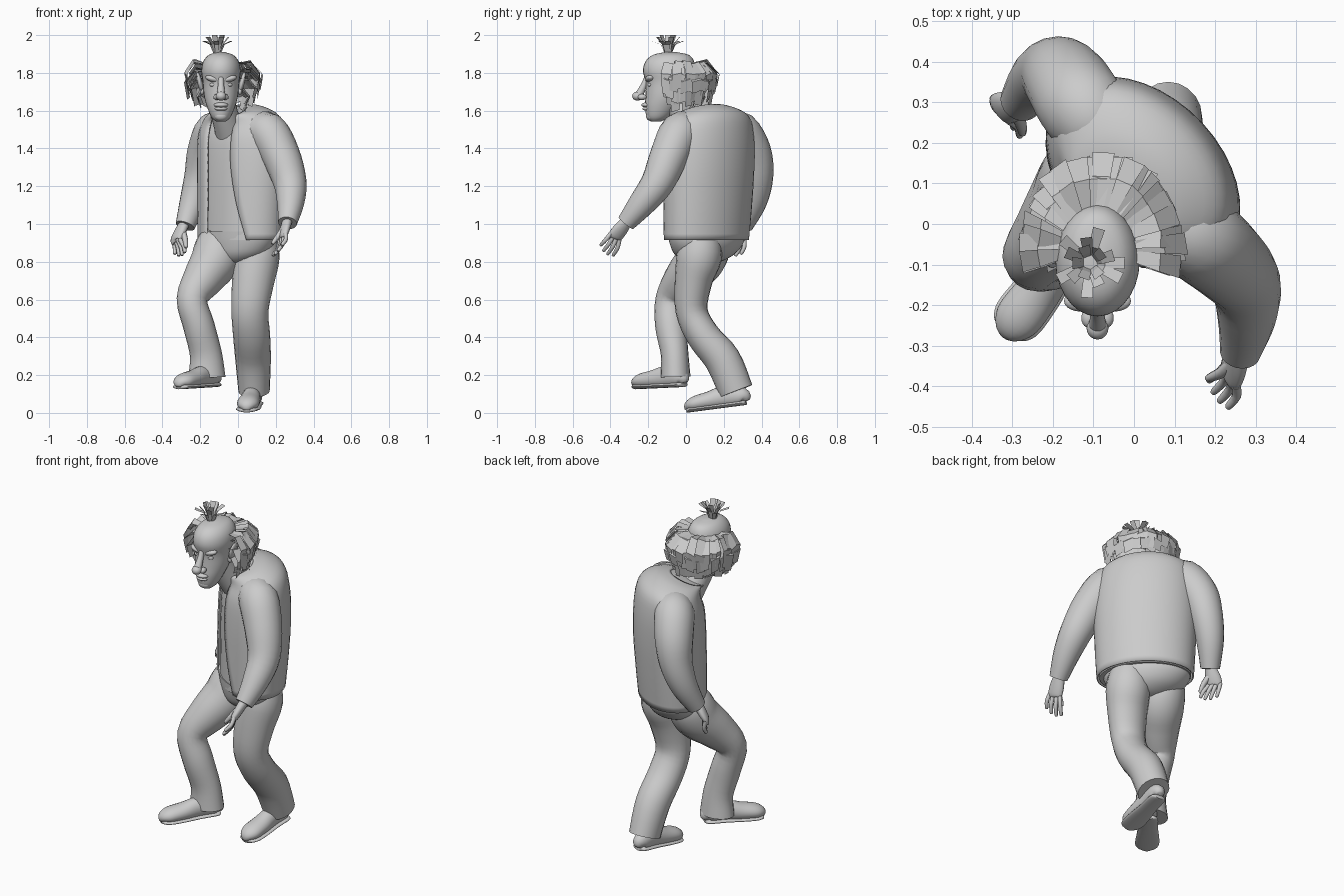
import bpy, bmesh, math, random
from mathutils import Vector, Matrix

cube = bpy.data.objects.get("Cube")
if cube:
    bpy.data.objects.remove(cube)
random.seed(4)

grey = bpy.data.materials.new("plain_grey")
grey.use_nodes = True
grey.diffuse_color = (0.6, 0.6, 0.6, 1)
grey.node_tree.nodes["Principled BSDF"].inputs["Base Color"].default_value = grey.diffuse_color
UP = Vector((0, 0, 1))


def finish(name, bm, smooth=True, recalc=True):
    if recalc:
        bmesh.ops.recalc_face_normals(bm, faces=bm.faces)
    mesh = bpy.data.meshes.new(name)
    bm.to_mesh(mesh)
    bm.free()
    mesh.materials.append(grey)
    ob = bpy.data.objects.new(name, mesh)
    bpy.context.scene.collection.objects.link(ob)
    if smooth:
        bpy.ops.object.select_all(action='DESELECT')
        ob.select_set(True)
        bpy.context.view_layer.objects.active = ob
        bpy.ops.object.shade_smooth_by_angle(angle=math.radians(50))
    return ob


def resample(rows, steps=4):
    """Smooth curve through rows of numbers."""
    rows = [Vector(r) for r in rows]
    out = []
    for i in range(len(rows) - 1):
        a, b, c, d = rows[max(i - 1, 0)], rows[i], rows[i + 1], rows[min(i + 2, len(rows) - 1)]
        for k in range(steps):
            t = k / steps
            out.append(b + (c - a) * (t / 2) + (a * 2 - b * 5 + c * 4 - d) * (t * t / 2)
                       + (b * 3 - a - c * 3 + d) * (t ** 3 / 2))
    return out + [rows[-1]]


def loft(name, rings, closed=True):
    bm = bmesh.new()
    vs = [[bm.verts.new(p) for p in ring] for ring in rings]
    n = len(vs[0])
    for r, s in zip(vs, vs[1:]):
        for i in range(n if closed else n - 1):
            j = (i + 1) % n
            bm.faces.new((r[i], r[j], s[j], s[i]))
    if closed:
        bm.faces.new(vs[0])
        bm.faces.new(vs[-1])
    return finish(name, bm)


def tube(name, rows, ref=(0, 1, 0), sides=20, steps=4):
    """Rows are x, y, z, side radius, other radius."""
    rows = resample([r if len(r) == 5 else (*r, r[3]) for r in rows], steps)
    centres = [Vector(r[:3]) for r in rows]
    rings = []
    for i, (c, r) in enumerate(zip(centres, rows)):
        t = (centres[min(i + 1, len(rows) - 1)] - centres[max(i - 1, 0)]).normalized()
        s = t.cross(Vector(ref)).normalized()
        n = s.cross(t)
        angles = [math.tau * k / sides for k in range(sides)]
        rings.append([c + s * math.cos(a) * r[3] + n * math.sin(a) * r[4] for a in angles])
    return loft(name, rings)


def ball(name, loc, scale, tilt=0):
    bm = bmesh.new()
    bmesh.ops.create_uvsphere(bm, u_segments=20, v_segments=12, radius=1)
    bm.transform(Matrix.Translation(loc) @ Matrix.Rotation(tilt, 4, 'Y') @ Matrix.Diagonal((*scale, 1)))
    return finish(name, bm)


# Torso: rows are height, centre x, centre y, half width, half depth, tilt, left gap, right gap
TORSO = [(0.915, 0.012, 0.108, 0.258, 0.178, 0, 0.75, 0.3),
         (1.1, 0.018, 0.115, 0.268, 0.186, 0, 0.5, 0.28),
         (1.3, 0.022, 0.122, 0.275, 0.19, 0, 0.35, 0.28),
         (1.46, 0.02, 0.127, 0.268, 0.182, 0.08, 0.35, 0.3),
         (1.555, 0.015, 0.127, 0.235, 0.156, 0.18, 0.4, 0.35),
         (1.595, -0.015, 0.09, 0.155, 0.12, 0.28, 0.5, 0.4),
         (1.59, -0.045, 0.05, 0.095, 0.09, 0.4, 0.6, 0.5)]
TWIST = Matrix.Rotation(math.radians(-45), 3, 'Z')


def torso_ring(row, inset, is_open):
    z, cx, cy, a, b, tilt, gap_l, gap_r = row
    n = 36
    ring = []
    for i in range(n):
        if is_open:
            ang = -math.pi / 2 + gap_l + (math.tau - gap_l - gap_r) * i / (n - 1)
        else:
            ang = math.tau * i / n
        p = Vector((math.cos(ang) * (a - inset), math.sin(ang) * (b - inset), 0))
        p.z = tilt * p.y
        ring.append(TWIST @ p + Vector((cx, cy, z)))
    return ring


rows = resample(TORSO, 4)
loft("shirt", [torso_ring(r, 0.012, False) for r in rows])
jacket = loft("jacket", [torso_ring(r, 0, True) for r in rows], closed=False)
mod = jacket.modifiers.new("cloth", 'SOLIDIFY')
mod.thickness = 0.008
mod.offset = 0

# Sleeves
tube("left_sleeve", [(0.08, 0.03, 1.49, 0.09), (0.155, -0.03, 1.485, 0.108), (0.228, -0.09, 1.36, 0.102),
                     (0.275, -0.15, 1.22, 0.088), (0.278, -0.232, 1.11, 0.072), (0.262, -0.318, 1.005, 0.05)])
tube("right_sleeve", [(-0.06, 0.22, 1.49, 0.09), (-0.12, 0.28, 1.49, 0.108), (-0.165, 0.348, 1.38, 0.104),
                      (-0.195, 0.372, 1.25, 0.09), (-0.235, 0.355, 1.12, 0.074), (-0.28, 0.302, 0.99, 0.052)],
     ref=(1, 0, 0))


# Hands
def hand(side, wrist, knuckle, tip, across, thumb):
    w, k, t, s = (Vector(v) for v in (wrist, knuckle, tip, across))
    s.normalize()
    ref = s.cross(k - w).normalized()
    mid = w.lerp(k, 0.55)
    tube(side + "_palm", [(*w, 0.03, 0.026), (*mid, 0.042, 0.024), (*k, 0.042, 0.019),
                          (*k.lerp(t, 0.12), 0.03, 0.01)], ref=ref, sides=14)
    for i, reach in enumerate((0.9, 1.0, 0.97, 0.8)):
        off = s * (i - 1.5) * 0.021
        end = k.lerp(t, reach) + off * 1.5
        bend = k.lerp(end, 0.5) + off * 0.6 + ref * 0.01
        tube(f"{side}_finger_{i + 1}", [(*(k + off), 0.012), (*bend, 0.0115), (*end, 0.009),
                                        (*(end + (end - bend) * 0.12), 0.003)], ref=s, sides=8, steps=3)
    tip_v = Vector(thumb)
    base = w.lerp(k, 0.3)
    tube(side + "_thumb", [(*base, 0.018), (*(base.lerp(tip_v, 0.55) + s * 0.008), 0.015),
                           (*tip_v, 0.01), (*(tip_v + (tip_v - base) * 0.06), 0.003)], ref=ref, sides=8)


hand("left", (0.262, -0.31, 1.02), (0.238, -0.375, 0.935), (0.205, -0.425, 0.85), (0.4, -0.65, 0.42), (0.185, -0.38, 0.9))
hand("right", (-0.285, 0.298, 1.0), (-0.327, 0.283, 0.92), (-0.305, 0.25, 0.835), (0.5, -0.7, 0), (-0.275, 0.225, 0.88))

# Trousers
loft("trouser_seat", [torso_ring(r, 0, False) for r in resample(
    [(0.96, 0, 0.105, 0.238, 0.162, 0, 0, 0), (0.9, 0.0, 0.108, 0.228, 0.158, 0, 0, 0),
     (0.84, 0.0, 0.098, 0.18, 0.135, 0, 0, 0), (0.8, 0.0, 0.085, 0.1, 0.09, 0, 0, 0),
     (0.785, 0.0, 0.08, 0.03, 0.03, 0, 0, 0)])])
tube("right_trouser_leg", [(-0.075, 0.15, 0.94, 0.1), (-0.1, 0.115, 0.88, 0.125), (-0.125, 0.07, 0.8, 0.128),
                           (-0.185, -0.01, 0.71, 0.108), (-0.243, -0.08, 0.6, 0.082), (-0.207, -0.08, 0.46, 0.083),
                           (-0.17, -0.06, 0.31, 0.085, 0.073), (-0.165, -0.055, 0.19, 0.099, 0.079)])
tube("left_trouser_leg", [(0.1, 0.08, 0.94, 0.1), (0.1, 0.07, 0.83, 0.12), (0.08, 0.04, 0.7, 0.112, 0.1),
                          (0.063, 0.03, 0.54, 0.098, 0.085), (0.072, 0.09, 0.41, 0.098, 0.088),
                          (0.08, 0.195, 0.28, 0.094, 0.095), (0.085, 0.265, 0.115, 0.083, 0.092)])


# Shoes
def shoe(side, heel, toe):
    h, t = Vector(heel), Vector(toe)
    shape = [(0, 0.02, 0.02), (0.06, 0.042, 0.047), (0.35, 0.046, 0.058), (0.62, 0.056, 0.048),
             (0.85, 0.058, 0.041), (0.96, 0.042, 0.03), (1, 0.015, 0.012)]
    tube(side + "_shoe", [(*(h.lerp(t, f) + UP * (hi - 0.012)), w, hi) for f, w, hi in shape], ref=UP)
    tube(side + "_sole", [(*h.lerp(t, f), w + 0.006, 0.013) for f, w, hi in shape], ref=UP)


shoe("left", (0.09, 0.318, 0.055), (0.045, 0.004, 0.014))
shoe("right", (-0.115, -0.01, 0.15), (-0.315, -0.27, 0.138))

# Head: rows are height, half width, front y, back y
HX = -0.09
skull = resample([(1.542, 0.025, -0.185, -0.135), (1.565, 0.05, -0.208, -0.09), (1.62, 0.074, -0.217, -0.04),
                  (1.68, 0.09, -0.214, 0.0), (1.75, 0.096, -0.214, 0.03), (1.81, 0.104, -0.228, 0.047),
                  (1.86, 0.094, -0.215, 0.043), (1.895, 0.065, -0.175, 0.015), (1.91, 0.02, -0.11, -0.05)])
loft("head", [[(HX + w * math.cos(a), (f + b) / 2 + (b - f) / 2 * math.sin(a), z)
               for a in (math.tau * i / 28 for i in range(28))] for z, w, f, b in skull])
tube("neck", [(-0.04, 0.05, 1.48, 0.08), (-0.065, 0.0, 1.56, 0.072), (-0.09, -0.05, 1.66, 0.072)])

# Face
tube("nose_bridge", [(HX, -0.205, 1.78, 0.014), (HX, -0.225, 1.73, 0.017), (HX, -0.248, 1.685, 0.022)])
ball("nose_tip", (HX, -0.257, 1.677), (0.027, 0.028, 0.024))
ball("upper_lip", (HX, -0.208, 1.63), (0.038, 0.028, 0.014))
ball("lower_lip", (HX, -0.205, 1.61), (0.034, 0.026, 0.011))
ball("chin", (HX, -0.185, 1.572), (0.036, 0.027, 0.027))
for side, s in (("left", 1), ("right", -1)):
    ball(side + "_nostril", (HX + s * 0.022, -0.232, 1.672), (0.018, 0.024, 0.016))
    ball(side + "_eye", (HX + s * 0.04, -0.188, 1.737), (0.02, 0.016, 0.012))
    ball(side + "_brow", (HX + s * 0.042, -0.19, 1.768), (0.042, 0.026, 0.017), -s * 0.25)
    ball(side + "_ear", (HX + s * 0.112, -0.075, 1.75), (0.014, 0.034, 0.056), s * 0.25)
    ball(side + "_ear_lobe", (HX + s * 0.1, -0.085, 1.702), (0.012, 0.018, 0.018))


# Hair made of flat strips
def strip(bm, pts, widths, side):
    prev = None
    for p, w in zip(pts, widths):
        pair = [bm.verts.new(p - side * w), bm.verts.new(p + side * w)]
        if prev:
            bm.faces.new((prev[0], prev[1], pair[1], pair[0]))
        prev = pair


def jitter(v):
    return random.uniform(-v, v)


bm = bmesh.new()
for top, drop, start, reach, count in ((1.85, 0.14, 0.88, 1.0, 21), (1.81, 0.13, 0.86, 0.97, 20),
                                       (1.765, 0.12, 0.82, 0.85, 20), (1.71, 0.09, 0.72, 0.66, 18)):
    for i in range(count):
        a = math.radians(-10 + 200 * i / (count - 1)) + jitter(0.06)
        grow = reach * (1 + jitter(0.04))
        out = Vector((math.cos(a), math.sin(a), 0))
        side = (Vector((-out.y, out.x, 0)) + UP * jitter(0.4) + out * jitter(0.2)).normalized()
        base = Vector((HX + out.x * 0.105 * start, -0.06 + out.y * 0.115 * start, top))
        far = Vector((HX + 0.012 + out.x * 0.205 * grow, -0.06 + out.y * 0.235 * grow, top - drop + jitter(0.025)))
        mid = base.lerp(far, 0.55)
        mid.z = top + 0.006 + jitter(0.01)
        bend = far.lerp(mid, 0.15) + out * 0.006
        bend.z = top - drop * 0.4
        strip(bm, [base, mid, bend, far - out * 0.016], (0.014, 0.023, 0.028, 0.022), side)
finish("hair_fringe", bm, smooth=False, recalc=False)

bm = bmesh.new()
for i in range(16):
    a = math.tau * i / 16 + jitter(0.15)
    out = Vector((math.cos(a), math.sin(a), 0))
    lean = (0.075, 0.05, 0.03)[i % 3]
    base = Vector((-0.11, -0.095, 1.89)) + out * 0.012
    mid = base + out * lean * 0.35 + UP * 0.06
    tip = base + out * lean + UP * (0.08, 0.1, 0.11)[i % 3]
    strip(bm, [base, mid, tip], (0.008, 0.012, 0.015), Vector((-out.y, out.x, 0)))
finish("hair_tuft", bm, smooth=False, recalc=False)
